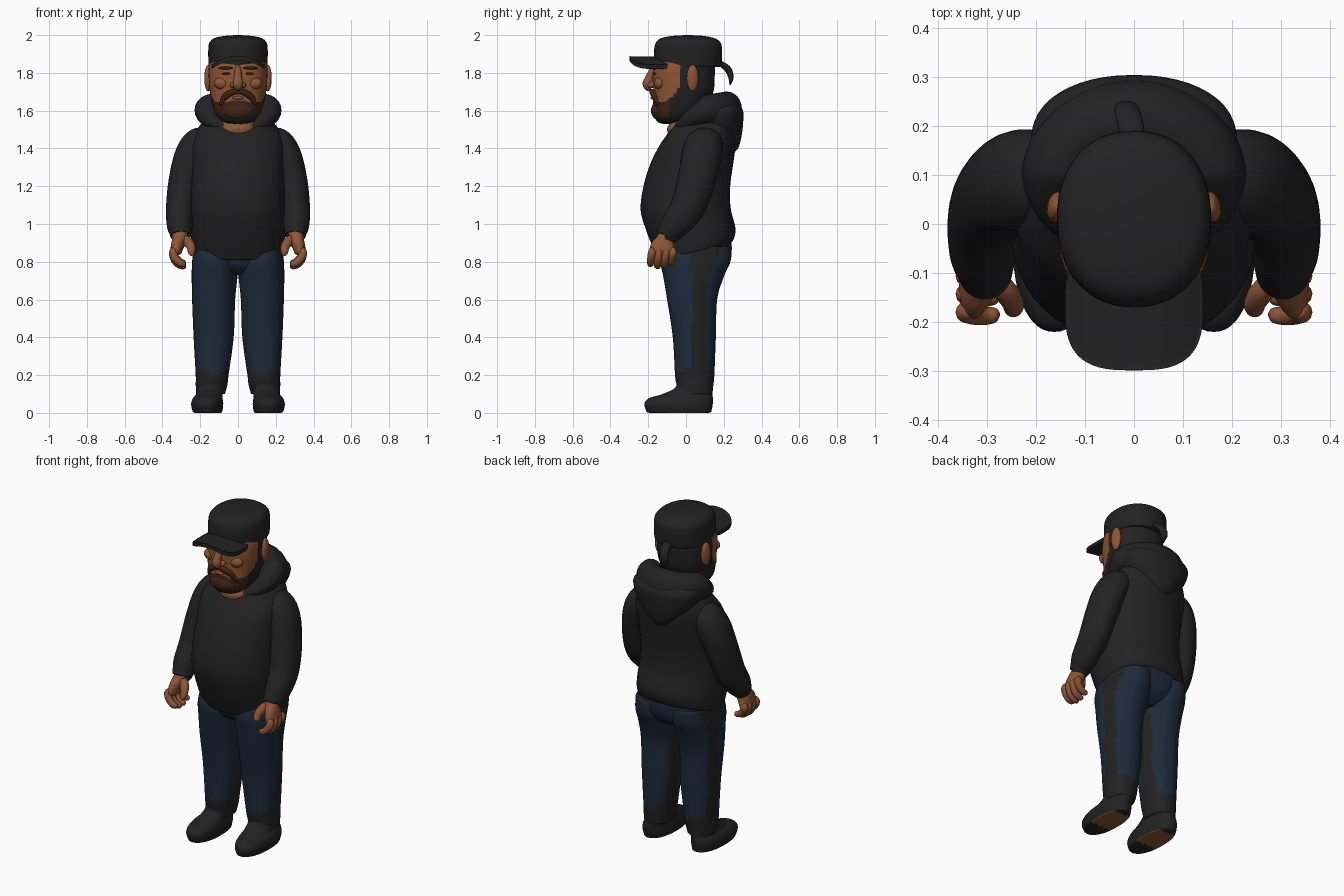
import bpy, bmesh, math
from mathutils import Vector, Matrix


def mat(name, r, g, b):
    m = bpy.data.materials.new(name)
    m.diffuse_color = (r, g, b, 1)
    return m


BLACK = mat("black_cloth", .016, .016, .016)
NAVY = mat("navy_denim", .013, .024, .045)
SKIN = mat("brown_skin", .27, .092, .036)
BEARD = mat("dark_brown_beard", .05, .018, .009)


def finish(bm, name, mats, rule=None, mirror=False):
    bmesh.ops.recalc_face_normals(bm, faces=bm.faces)
    bm.normal_update()
    for f in bm.faces:
        f.smooth = True
        if rule:
            f.material_index = rule(f.calc_center_median(), f.normal)
    me = bpy.data.meshes.new(name)
    bm.to_mesh(me)
    bm.free()
    for m in mats:
        me.materials.append(m)
    ob = bpy.data.objects.new(name, me)
    bpy.context.collection.objects.link(ob)
    if mirror:
        ob.modifiers.new("mirror", 'MIRROR')
    return ob


def spline(keys, steps):
    """Catmull-Rom interpolation of equal-length tuples."""
    out = []
    for i in range(len(keys) - 1):
        p0, p1, p2, p3 = (keys[max(i - 1, 0)], keys[i], keys[i + 1],
                          keys[min(i + 2, len(keys) - 1)])
        for k in range(steps):
            t = k / steps
            out.append([.5 * (2 * b + (c - a) * t + (2 * a - 5 * b + 4 * c - d) * t * t
                              + (3 * b - a - 3 * c + d) * t ** 3)
                        for a, b, c, d in zip(p0, p1, p2, p3)])
    return out + [list(keys[-1])]


def skin_rings(name, rings, mats, rule=None, mirror=False, closed=False):
    bm = bmesh.new()
    rows = [[bm.verts.new(p) for p in r] for r in rings]
    n = len(rows[0])
    for a, b in zip(rows, rows[1:] + rows[:1] if closed else rows[1:]):
        for i in range(n):
            j = (i + 1) % n
            bm.faces.new((a[i], a[j], b[j], b[i]))
    if not closed:
        bm.faces.new(rows[0])
        bm.faces.new(rows[-1])
    return finish(bm, name, mats, rule, mirror)


def loft(name, keys, mats, rule=None, mirror=False, seg=48, steps=5, power=2.2, bow=0):
    """Stacked ovals; key = (z, half width, front y, back y[, centre x, tilt])."""
    keys = [tuple(k) + (0,) * (6 - len(k)) for k in keys]
    rings = []
    for z, rx, yf, yb, cx, tilt in spline(keys, steps):
        ring = []
        for i in range(seg):
            a = 2 * math.pi * i / seg
            c, s = math.cos(a), math.sin(a)
            x = cx + rx * math.copysign(abs(c) ** (2 / power), c)
            y = (yf + yb) / 2 + (yb - yf) / 2 * math.copysign(abs(s) ** (2 / power), s)
            ring.append(Vector((x, y, max(z + tilt * y - bow * x * x, 0))))
        rings.append(ring)
    return skin_rings(name, rings, mats, rule, mirror)


def tube(name, keys, m, ref=(1, 0, 0), mirror=False, seg=20, steps=5):
    """Oval tube; key = (x, y, z, radius along ref, other radius)."""
    pts = spline(keys, steps)
    rings = []
    for i, p in enumerate(pts):
        t = (Vector(pts[min(i + 1, len(pts) - 1)][:3]) - Vector(pts[max(i - 1, 0)][:3])).normalized()
        u = Vector(ref)
        u = (u - t * u.dot(t)).normalized()
        v = t.cross(u)
        rings.append([Vector(p[:3]) + u * p[3] * math.cos(a) + v * p[4] * math.sin(a)
                      for a in (2 * math.pi * k / seg for k in range(seg))])
    return skin_rings(name, rings, [m], None, mirror)


def ball(name, c, r, m, mirror=False, rot=(0, 'X')):
    bm = bmesh.new()
    mx = Matrix.Translation(c) @ Matrix.Rotation(rot[0], 4, rot[1]) @ Matrix.Diagonal((*r, 1))
    bmesh.ops.create_uvsphere(bm, u_segments=24, v_segments=14, radius=1, matrix=mx)
    return finish(bm, name, [m], None, mirror)


# Shoes, with the bare-toned patch under the heel
loft("shoe", [(0, .01, -.06, -.04, .155), (0, .068, -.19, .115, .16), (.015, .08, -.212, .135, .162),
              (.05, .085, -.22, .142, .163), (.078, .078, -.195, .142, .16), (.098, .07, -.13, .14, .152),
              (.13, .072, -.06, .14, .145), (.17, .074, -.045, .135, .14)],
     [BLACK, SKIN], lambda c, n: int(n.z < -.7 and -.09 < c.y < .09), mirror=True)


# Trousers: navy front and back, dark side panels and ankles
def denim(c, n):
    return int(c.z < .2 + .35 * abs(c.x - .13) or .03 < c.y < .11 + max(0, c.z - .72) * .5)


loft("trouser_leg", [(.10, .076, -.045, .14, .145), (.15, .084, -.05, .145, .14),
                     (.2, .087, -.058, .15, .137), (.4, .106, -.07, .158, .129),
                     (.6, .114, -.1, .165, .129), (.72, .121, -.12, .20, .124),
                     (.8, .121, -.135, .235, .122), (.88, .112, -.12, .243, .12)],
     [NAVY, BLACK], denim, mirror=True, steps=8)
loft("trouser_seat", [(.73, .10, -.05, .14), (.77, .2, -.1, .20), (.83, .238, -.125, .235),
                      (.93, .235, -.13, .24)], [NAVY, BLACK], denim)

# Hoodie body with a hem that sits higher at the back
loft("hoodie_body", [(.842, .20, -.10, .19, 0, .24), (.842, .238, -.138, .235, 0, .24),
                     (.87, .247, -.155, .255, 0, .22), (.92, .25, -.18, .262, 0, .18),
                     (.98, .252, -.208, .256, 0, .1), (1.08, .252, -.24, .236, 0, .03),
                     (1.2, .248, -.225, .234), (1.32, .245, -.188, .25),
                     (1.42, .248, -.142, .265, 0, .05), (1.49, .215, -.10, .265, 0, .15),
                     (1.54, .15, -.07, .22, 0, .25), (1.55, .06, -.02, .16, 0, .25)], [BLACK])
tube("hoodie_sleeve", [(.15, .10, 1.47, .03, .04), (.195, .10, 1.445, .075, .09),
                       (.245, .085, 1.37, .087, .105), (.283, .055, 1.23, .084, .10),
                       (.303, .01, 1.09, .078, .092), (.308, -.055, 1.0, .070, .078),
                       (.305, -.09, .955, .058, .064), (.304, -.10, .935, .052, .056),
                       (.304, -.10, .94, .03, .03)], BLACK, mirror=True, seg=32)

# Hood: thick collar ring, and the part that hangs on the back
collar = []
for i in range(64):
    a = 2 * math.pi * i / 64
    k = (1 - math.cos(a)) / 2                      # 0 at the front, 1 at the back
    e = min(1, k * 1.8) ** .8
    ctr = Vector((.155 * math.sin(a), .082 - .132 * math.cos(a), 1.495 + .10 * e + .015 * k))
    out = Vector((math.sin(a), -math.cos(a), 0))
    ra, rb = .02 + .05 * e + .012 * k, .022 + .04 * e + .03 * k
    collar.append([ctr + out * ra * math.cos(t) + Vector((0, 0, rb * math.sin(t)))
                   for t in (2 * math.pi * j / 20 for j in range(20))])
skin_rings("hood_collar", collar, [BLACK], closed=True)
loft("hood_back", [(1.38, .02, .2, .255), (1.405, .07, .15, .278), (1.46, .135, .1, .293),
                   (1.53, .19, .05, .302), (1.60, .21, .04, .302), (1.64, .17, .08, .27)], [BLACK])

# Hands
tube("palm", [(.304, -.095, .97, .038, .04), (.308, -.108, .925, .04, .045),
              (.322, -.122, .88, .034, .065), (.33, -.125, .845, .028, .068),
              (.33, -.125, .83, .012, .04)], SKIN, mirror=True)
for i, drop in enumerate((.012, 0, .002, .018)):
    y = -.18 + .037 * i
    tube("finger", [(.335, y, .87, .012, .014), (.343, y, .85, .021, .022),
                    (.335, y - .005, .81 + drop, .020, .021), (.308, y - .008, .782 + drop, .019, .019),
                    (.283, y - .006, .776 + drop, .015, .015), (.275, y - .006, .776 + drop, .004, .004)],
         SKIN, ref=(0, 1, 0), mirror=True, seg=12, steps=3)
tube("thumb", [(.295, -.11, .93, .02, .02), (.265, -.135, .905, .024, .026),
               (.248, -.16, .875, .021, .023), (.247, -.175, .845, .017, .018),
               (.249, -.178, .832, .005, .005)], SKIN, ref=(0, 1, 0), mirror=True, seg=14)

# Neck
loft("neck", [(1.44, .09, -.08, .1), (1.5, .105, -.10, .12), (1.54, .10, -.085, .12),
              (1.62, .10, -.07, .12)], [SKIN])


# Head: face, beard, and hair behind the ears
def head_colour(c, n):
    if ((c.y + .14) / .115) ** 2 + ((c.z - 1.79) / .145) ** 2 < 1:
        return 0
    if c.y < -.085 and c.z > 1.565:
        return 1
    return 2


loft("head", [(1.53, .02, -.12, -.06), (1.54, .075, -.15, .0), (1.575, .113, -.17, .06),
              (1.63, .134, -.175, .11), (1.70, .149, -.172, .145), (1.78, .155, -.176, .152),
              (1.85, .152, -.165, .15), (1.92, .13, -.13, .13)],
     [SKIN, BEARD, BLACK], head_colour, seg=72, steps=8, power=2.35)
ball("ear", (.158, .035, 1.772), (.02, .032, .07), SKIN, True, (.2, 'Z'))
tube("nose", [(0, -.165, 1.835, .012, .012), (0, -.178, 1.81, .018, .018), (0, -.195, 1.77, .022, .022),
              (0, -.203, 1.742, .027, .027), (0, -.195, 1.72, .02, .02), (0, -.185, 1.714, .004, .004)], SKIN)
ball("nostril", (.025, -.183, 1.735), (.018, .02, .016), SKIN, True)
ball("cheek", (.085, -.14, 1.745), (.042, .028, .032), SKIN, True)
tube("moustache", [(-.004, -.178, 1.702, .01, .012), (.03, -.179, 1.698, .015, .016),
                   (.07, -.163, 1.672, .014, .017), (.092, -.147, 1.63, .006, .008)],
     BEARD, ref=(0, 1, 0), mirror=True)
ball("lower_lip", (0, -.178, 1.668), (.03, .01, .009), SKIN)
ball("chin_beard", (0, -.145, 1.60), (.085, .04, .05), BEARD)
ball("eye", (.062, -.167, 1.796), (.023, .006, .006), BEARD, True, (.15, 'Z'))
ball("eyebrow", (.065, -.167, 1.826), (.04, .012, .008), BEARD, True, (.2, 'Z'))

# Cap: crown, brim and knotted strap
loft("cap_crown", [(1.835, .13, -.14, .16), (1.832, .153, -.163, .183), (1.87, .157, -.17, .19),
                   (1.93, .157, -.168, .19), (1.962, .15, -.158, .182), (1.984, .125, -.13, .15),
                   (1.996, .07, -.07, .09), (2.0, .01, 0, .02)], [BLACK], seg=64)
brim = [(1.868 if i < 4 else 1.888, .142 * s, -.165 - .135 * s, -.165 + .135 * s, 0, 0)
        for i, s in enumerate((.03, .5, .95, .99, .99, .95, .5, .03))]
loft("cap_brim", brim, [BLACK], power=3, bow=2.3, seg=64, steps=3)
tube("cap_strap", [(0, .17, 1.85, .02, .012), (-.005, .195, 1.842, .026, .016),
                   (-.012, .225, 1.815, .026, .018), (-.016, .238, 1.775, .024, .014),
                   (-.018, .235, 1.745, .012, .006), (-.018, .233, 1.735, .003, .003)], BLACK)
